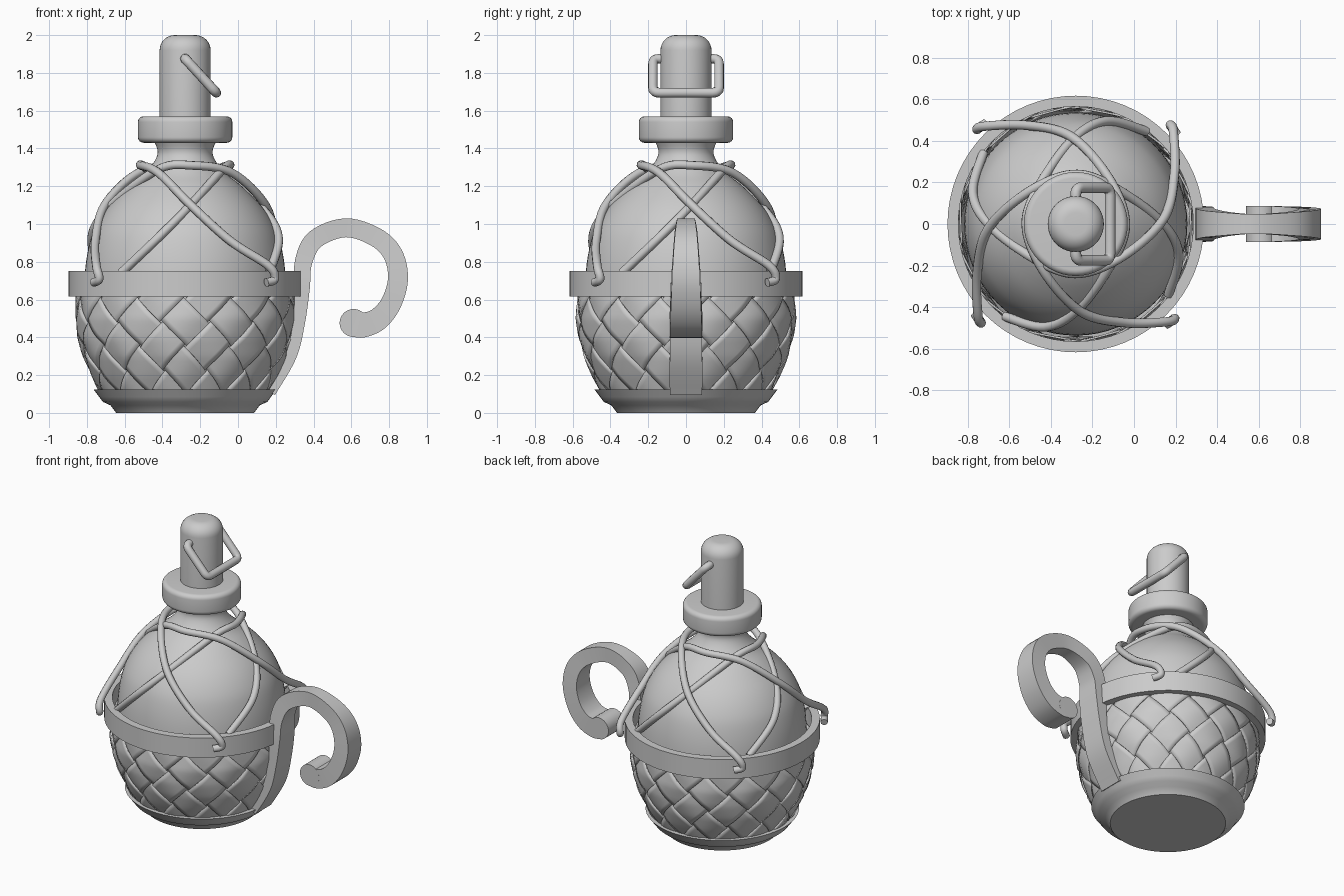
import bpy, math
from mathutils import Vector

if "Cube" in bpy.data.objects:
    bpy.data.objects.remove(bpy.data.objects["Cube"])

AX = -0.28  # bottle axis


def make(name, verts, faces, angle=35, loc=(AX, 0, 0)):
    me = bpy.data.meshes.new(name)
    me.from_pydata(verts, [], faces)
    me.update()
    ob = bpy.data.objects.new(name, me)
    ob.location = loc
    bpy.context.collection.objects.link(ob)
    finish(ob, angle)
    return ob


def finish(ob, angle=35):
    bpy.ops.object.select_all(action='DESELECT')
    ob.select_set(True)
    bpy.context.view_layer.objects.active = ob
    if ob.type == 'CURVE':
        bpy.ops.object.convert(target='MESH')
    bpy.ops.object.mode_set(mode='EDIT')
    bpy.ops.mesh.select_all(action='SELECT')
    bpy.ops.mesh.remove_doubles(threshold=0.0001)
    bpy.ops.mesh.normals_make_consistent(inside=False)
    bpy.ops.object.mode_set(mode='OBJECT')
    bpy.ops.object.shade_smooth_by_angle(angle=math.radians(angle))


def lathe(name, prof, n=64, closed=False):
    m = len(prof)
    verts = [(r * math.cos(2 * math.pi * i / n), r * math.sin(2 * math.pi * i / n), z)
             for i in range(n) for r, z in prof]
    faces = [(i * m + j, (i + 1) % n * m + j, (i + 1) % n * m + (j + 1) % m, i * m + (j + 1) % m)
             for i in range(n) for j in range(m if closed else m - 1)]
    return make(name, verts, faces)


def spline(pts, sub=8):
    """Catmull-Rom through points of any dimension."""
    p = [pts[0]] + list(pts) + [pts[-1]]
    out = []
    for a, b, c, d in zip(p, p[1:], p[2:], p[3:]):
        for s in range(sub):
            t = s / sub
            out.append(tuple(0.5 * (2 * y + (z - x) * t + (2 * x - 5 * y + 4 * z - w) * t * t
                                    + (3 * y - x - 3 * z + w) * t ** 3)
                             for x, y, z, w in zip(a, b, c, d)))
    return out + [tuple(pts[-1])]


def tube(name, pts, r):
    cu = bpy.data.curves.new(name, 'CURVE')
    cu.dimensions = '3D'
    cu.bevel_depth, cu.bevel_resolution, cu.use_fill_caps = r, 3, True
    sp = cu.splines.new('POLY')
    sp.points.add(len(pts) - 1)
    for q, p in zip(sp.points, pts):
        q.co = (*p, 1)
    ob = bpy.data.objects.new(name, cu)
    ob.location = (AX, 0, 0)
    bpy.context.collection.objects.link(ob)
    finish(ob, 50)


def arc(cx, cz, r, a0, a1, n=6):
    return [(cx + r * math.cos(math.radians(a0 + (a1 - a0) * i / n)),
             cz + r * math.sin(math.radians(a0 + (a1 - a0) * i / n))) for i in range(n + 1)]


# bottle body and neck
lathe('bottle', [(0, .06)] + spline([(.38, .06), (.45, .2), (.505, .35), (.535, .55), (.53, .75),
      (.505, .9), (.467, 1.0), (.40, 1.1), (.30, 1.2), (.225, 1.26), (.17, 1.32),
      (.145, 1.38), (.165, 1.44)], 4) + [(0, 1.44)])

# collar and stopper
lathe('neck_collar', [(0, 1.43)] + arc(.22, 1.46, .03, -90, 0) + arc(.22, 1.54, .03, 0, 90) + [(0, 1.57)], 48)
lathe('stopper', [(0, 1.5), (.135, 1.5)] + arc(.055, 1.92, .08, 0, 90, 8) + [(0, 2.0)], 40)

# foot dish
lathe('foot_dish', [(0, 0), (.365, 0), (.395, .04), (.435, .058), (.455, .085), (.485, .125),
                    (.455, .125), (.44, .095), (0, .095)])

# hoop round the widest part
lathe('hoop', [(.617, .615), (.617, .752), (.565, .752), (.565, .615)], 64, True)

# woven basket: two families of crossing helical strips
RAD = [(.09, .43), (.2, .485), (.3, .528), (.4, .556), (.5, .569), (.65, .563)]


def basket_r(z):
    for (z0, r0), (z1, r1) in zip(RAD, RAD[1:]):
        if z <= z1:
            return r0 + (r1 - r0) * (z - z0) / (z1 - z0)
    return RAD[-1][1]


N, SWEEP, STEPS, W = 14, .95, 28, 6
for d, nm in ((1, 'right'), (-1, 'left')):
    verts, faces = [], []
    for i in range(N):
        o = len(verts)
        for s in range(STEPS + 1):
            t = s / STEPS
            z = .1 + .54 * t
            for k in range(W + 1):
                u = (k / W - .5) * .94 * 2 * math.pi / N
                a = 2 * math.pi * i / N + d * SWEEP * t + u
                r = basket_r(z) + .011 * d * math.cos((2 * SWEEP * t + d * u) * N / 2)
                verts.append((r * math.cos(a), r * math.sin(a), z))
        faces += [(o + s * (W + 1) + k, o + s * (W + 1) + k + 1, o + (s + 1) * (W + 1) + k + 1,
                   o + (s + 1) * (W + 1) + k) for s in range(STEPS) for k in range(W)]
    ob = make('basket_strips_' + nm, verts, faces)
    mod = ob.modifiers.new('thickness', 'SOLIDIFY')
    mod.thickness, mod.offset = .01, 0

# four cords from the hoop, round the neck and back down
cord = spline([(.43, -.485, .69), (.475, -.455, .71), (.44, -.47, .78), (.24, -.475, .91),
               (.03, -.425, 1.1), (-.14, -.25, 1.27), (-.235, -.04, 1.31), (-.20, .14, 1.29),
               (-.03, .39, 1.1), (.14, .495, .93), (.34, .445, .74)])
for k in range(4):
    c, s = [(1, 0), (0, 1), (-1, 0), (0, -1)][k]
    tube('cord_%d' % (k + 1), [(c * x - s * y, s * x + c * y, z) for x, y, z in cord], .023)

# wire bail on the stopper
corners = [Vector(p) for p in ((0, .1, 1.875), (0, .175, 1.875), (.165, .175, 1.695),
                               (.165, -.175, 1.695), (0, -.175, 1.875), (0, -.1, 1.875))]
wire = [corners[0]]
for a, b, c in zip(corners, corners[1:], corners[2:]):
    p, q = b + (a - b).normalized() * .035, b + (c - b).normalized() * .035
    wire += [(1 - t) ** 2 * p + 2 * t * (1 - t) * b + t * t * q for t in (0, .25, .5, .75, 1)]
tube('wire_bail', wire + [corners[-1]], .026)

# scrolled handle: x, z, half width, half thickness
path = spline([(.17, .11, .086, .03), (.28, .3, .086, .03), (.323, .48, .085, .032), (.34, .66, .082, .04),
               (.347, .8, .072, .046), (.41, .92, .06, .05), (.57, .98, .047, .05), (.73, .93, .055, .051),
               (.82, .84, .065, .052), (.847, .71, .074, .053), (.81, .58, .08, .055),
               (.74, .495, .084, .06), (.66, .465, .086, .066), (.615, .475, .086, .07)], 6)
verts, faces = [], []
for i, (x, z, w, t) in enumerate(path):
    a, b = path[max(i - 1, 0)], path[min(i + 1, len(path) - 1)]
    n = Vector((a[1] - b[1], b[0] - a[0])).normalized() * t
    verts += [(x + s * n.x, y, z + s * n.y) for s, y in ((1, w), (1, -w), (-1, -w), (-1, w))]
for i in range(len(path) - 1):
    faces += [(4 * i + k, 4 * i + (k + 1) % 4, 4 * i + 4 + (k + 1) % 4, 4 * i + 4 + k) for k in range(4)]
faces += [(0, 1, 2, 3), tuple(len(verts) - k for k in (1, 2, 3, 4))]
make('handle', verts, faces, 35, (0, 0, 0))

# rounded tip of the scroll
bpy.ops.mesh.primitive_cylinder_add(vertices=32, radius=.074, depth=.172, location=(.612, 0, .476),
                                    rotation=(math.pi / 2, 0, 0))
bpy.context.object.name = 'handle_tip'
bpy.ops.object.shade_smooth_by_angle(angle=math.radians(35))
